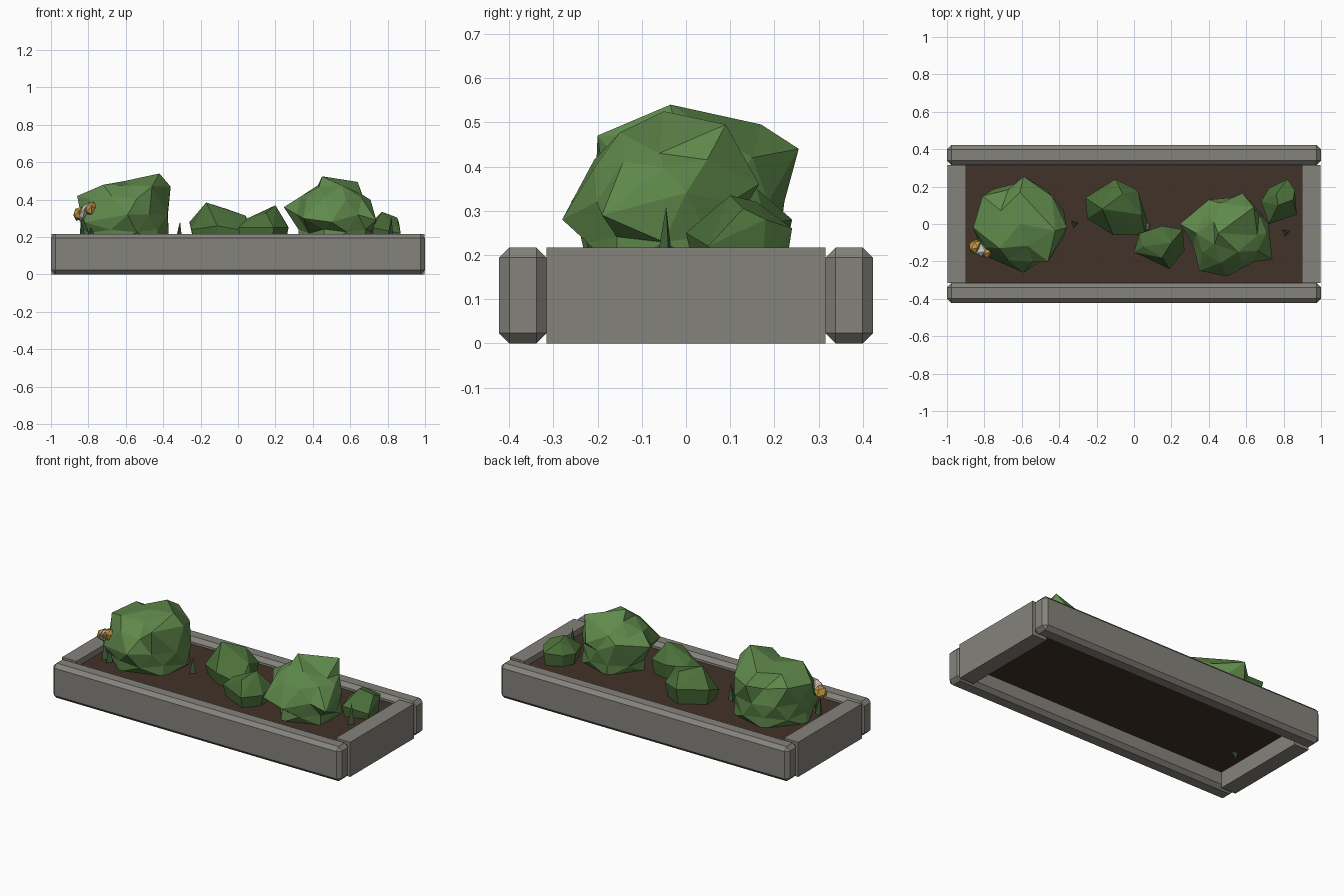
import bpy, bmesh, math, random
from mathutils import Vector

if "Cube" in bpy.data.objects:
    bpy.data.objects.remove(bpy.data.objects["Cube"])

random.seed(4)
SOIL = 0.18


def material(name, rgb):
    m = bpy.data.materials.new(name)
    m.diffuse_color = (*rgb, 1)
    m.use_nodes = True
    m.node_tree.nodes["Principled BSDF"].inputs["Base Color"].default_value = m.diffuse_color
    return m


STONE = material("stone", (0.235, 0.225, 0.2))
EARTH = material("earth", (0.055, 0.032, 0.022))
LEAF = material("leaf", (0.07, 0.16, 0.042))
LIGHT_LEAF = material("light_leaf", (0.115, 0.25, 0.07))
BLADE = material("blade", (0.06, 0.14, 0.045))
PETAL = material("petal", (0.55, 0.32, 0.06))
PALE = material("pale", (0.6, 0.58, 0.52))


def finish(name, bm, mat):
    bmesh.ops.recalc_face_normals(bm, faces=bm.faces)
    me = bpy.data.meshes.new(name)
    bm.to_mesh(me)
    bm.free()
    me.materials.append(mat)
    ob = bpy.data.objects.new(name, me)
    bpy.context.collection.objects.link(ob)
    return ob


def box(name, centre, size, mat, bevel=0):
    bm = bmesh.new()
    bmesh.ops.create_cube(bm, size=1)
    for v in bm.verts:
        v.co = Vector([c + p * s for c, p, s in zip(centre, v.co, size)])
    ob = finish(name, bm, mat)
    if bevel:
        mod = ob.modifiers.new("chamfer", "BEVEL")
        mod.width, mod.segments = bevel, 1
    return ob


def bush(name, centre, radii, lobes):
    """Faceted dome whose vertices nearest each lobe are pulled out to it."""
    bm = bmesh.new()
    bmesh.ops.create_icosphere(bm, subdivisions=2, radius=1)
    c = Vector(centre)
    free = {v: v.co.copy() for v in bm.verts}
    for v in bm.verts:
        k = random.uniform(0.92, 1.0)
        d = v.co.copy()
        if -0.9 < d.z < -0.1:          # keep the foot of the bush wide
            f = 0.95 / max(d.xy.length, 0.5)
            d.x, d.y = d.x * f, d.y * f
        v.co = c + Vector([a * r * k for a, r in zip(d, radii)])
    for p in lobes:
        d = Vector([(a - b) / r for a, b, r in zip(p, c, radii)]).normalized()
        best = max(free, key=lambda v: free[v].dot(d))
        best.co = Vector(p)
        del free[best]
    for v in bm.verts:
        v.co.z = max(v.co.z, SOIL - 0.02)
    bmesh.ops.remove_doubles(bm, verts=bm.verts, dist=0.002)
    return finish(name, bm, LIGHT_LEAF)


def small_bush(name, rim, crown):
    """Chunky hull around a rim, its inset foot and a few crown points."""
    bm = bmesh.new()
    c = sum((Vector(p) for p in rim), Vector()) / len(rim)
    for p in list(rim) + list(crown):
        bm.verts.new(p)
    for p in rim:
        foot = c.lerp(Vector(p), 0.85)
        foot.z = SOIL - 0.02
        bm.verts.new(foot)
    out = bmesh.ops.convex_hull(bm, input=bm.verts)
    loose = [g for g in out["geom_interior"] if isinstance(g, bmesh.types.BMVert)]
    bmesh.ops.delete(bm, geom=loose, context="VERTS")
    return finish(name, bm, LEAF)


def blade(name, base, tip, r, mat=BLADE):
    """Three-sided tapering grass blade or stem."""
    bm = bmesh.new()
    ring = [bm.verts.new(Vector(base) + Vector((r * math.cos(a), r * math.sin(a), 0)))
            for a in (0.3, 2.4, 4.5)]
    top = bm.verts.new(tip)
    bm.faces.new(ring)
    for i in range(3):
        bm.faces.new((ring[i], ring[(i + 1) % 3], top))
    return finish(name, bm, mat)


def lump(name, centre, size, turn, mat):
    bm = bmesh.new()
    bmesh.ops.create_icosphere(bm, subdivisions=1, radius=1)
    ob = finish(name, bm, mat)
    ob.location, ob.scale, ob.rotation_euler = centre, size, turn
    return ob


# Stone frame: chamfered long beams, plain end blocks
for side, s in (("front", -1), ("back", 1)):
    box(side + "_beam", (0, s * 0.369, 0.1085), (2, 0.107, 0.217), STONE, 0.023)
for side, s in (("left", -1), ("right", 1)):
    box(side + "_end_block", (s * 0.948, 0, 0.1085), (0.1, 0.63, 0.217), STONE)

# Soil slab, raised off the ground
box("soil", (0, 0, (SOIL + 0.1) / 2), (1.8, 0.636, SOIL - 0.1), EARTH)

# Large bushes
bush("large_left_bush", (-0.61, 0, 0.32), (0.25, 0.24, 0.19), [
    (-0.59, 0.255, 0.44), (-0.81, 0.15, 0.44), (-0.86, -0.02, 0.42),
    (-0.82, -0.16, 0.28), (-0.59, -0.26, 0.32), (-0.46, -0.2, 0.47),
    (-0.36, -0.02, 0.47), (-0.42, -0.035, 0.54), (-0.44, 0.15, 0.42),
    (-0.61, 0.17, 0.495), (-0.72, -0.13, 0.48), (-0.37, 0.02, 0.21)])
bush("large_right_bush", (0.52, -0.05, 0.32), (0.22, 0.2, 0.185), [
    (0.245, 0.0, 0.36), (0.4, 0.13, 0.38), (0.58, 0.165, 0.36),
    (0.64, 0.09, 0.495), (0.72, 0.0, 0.34), (0.74, -0.19, 0.29),
    (0.5, -0.28, 0.28), (0.35, -0.25, 0.3), (0.45, -0.05, 0.525),
    (0.66, -0.06, 0.43), (0.38, -0.1, 0.22)])

# Small bushes
small_bush("middle_back_bush", [
    (-0.1, 0.24, 0.28), (-0.26, 0.14, 0.28), (-0.25, 0.03, 0.24),
    (-0.11, -0.06, 0.26), (0.06, -0.06, 0.23), (0.07, 0.02, 0.25),
    (0.02, 0.18, 0.27)], [(-0.17, 0.08, 0.385), (0.04, 0.05, 0.315), (-0.06, 0.16, 0.35)])
small_bush("middle_front_bush", [
    (0.0, -0.15, 0.25), (0.03, -0.05, 0.27), (0.15, -0.01, 0.27),
    (0.26, -0.03, 0.27), (0.27, -0.14, 0.25), (0.19, -0.24, 0.25)],
    [(0.2, -0.1, 0.37), (0.05, -0.12, 0.3), (0.15, -0.18, 0.33)])
small_bush("right_back_bush", [
    (0.68, 0.12, 0.25), (0.72, 0.19, 0.25), (0.82, 0.24, 0.26),
    (0.86, 0.18, 0.28), (0.87, 0.05, 0.22), (0.72, 0.0, 0.25)],
    [(0.77, 0.1, 0.335), (0.85, 0.13, 0.305), (0.76, 0.16, 0.32)])

# Grass blades and stems
for i, (x, y, h, lean) in enumerate((
        (-0.32, 0, 0.285, 0.01), (0.81, -0.045, 0.31, 0.01), (0.37, 0.0, 0.28, -0.01),
        (-0.83, -0.13, 0.3, -0.01), (-0.79, -0.15, 0.3, 0.01))):
    blade(f"grass_blade_{i}", (x, y, 0.165), (x + lean, y, h), 0.025)
blade("flower_root", (-0.8, -0.1, 0.11), (-0.84, -0.12, 0.075), 0.03)

# Flower: pale heart between orange petals
lump("flower_heart", (-0.82, -0.135, 0.335), (0.02, 0.04, 0.06), (0, 0.5, -0.4), PALE)
for i, (x, y, z) in enumerate(((-0.85, -0.12, 0.325), (-0.785, -0.145, 0.35))):
    lump(f"flower_petal_{i}", (x, y, z), (0.03, 0.042, 0.042), (0, 0.4, -0.4), PETAL)

# Pebble
lump("pebble", (0.06, -0.015, SOIL + 0.01), (0.03, 0.025, 0.02), (0.2, 0, 0.5), STONE)
